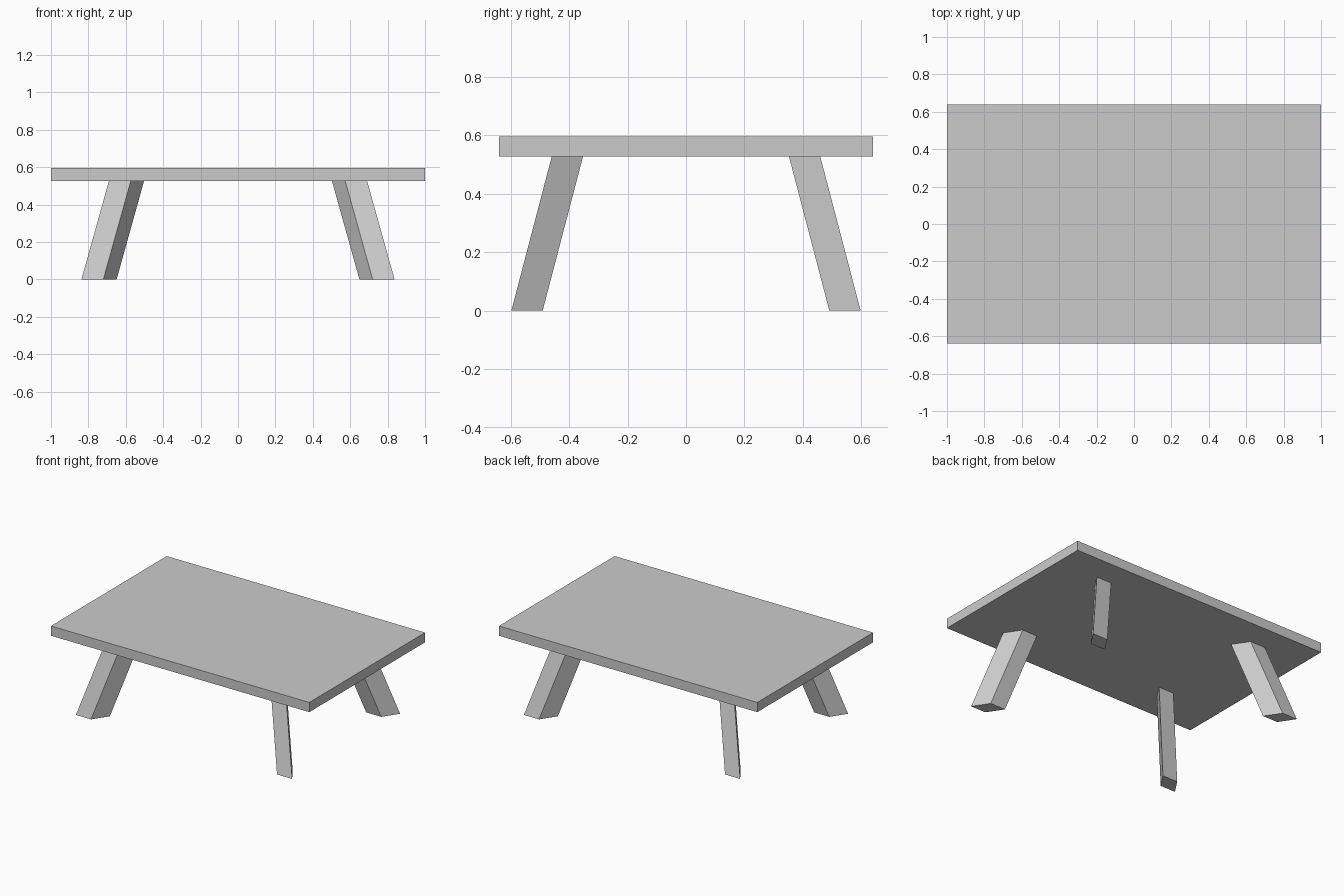
import bpy, bmesh
from mathutils import Vector

if "Cube" in bpy.data.objects:
    bpy.data.objects.remove(bpy.data.objects["Cube"])

TOP_Z, UNDER_Z = 0.595, 0.527


def make_object(name, bm):
    bmesh.ops.recalc_face_normals(bm, faces=bm.faces)
    mesh = bpy.data.meshes.new(name)
    bm.to_mesh(mesh)
    bm.free()
    obj = bpy.data.objects.new(name, mesh)
    bpy.context.collection.objects.link(obj)
    return obj


def make_leg(name, sx, sy):
    # Skewed foot outline, swept inward and up to the underside of the top
    foot = [(0.837, 0.597), (0.72, 0.597), (0.649, 0.49), (0.766, 0.49)]
    bm = bmesh.new()
    base = bm.faces.new([bm.verts.new((x * sx, y * sy, 0)) for x, y in foot])
    swept = bmesh.ops.extrude_face_region(bm, geom=[base], use_keep_orig=True)
    upper = [v for v in swept["geom"] if isinstance(v, bmesh.types.BMVert)]
    lean = Vector((-0.147 * sx, -0.138 * sy, UNDER_Z))
    bmesh.ops.translate(bm, verts=upper, vec=lean)
    return make_object(name, bm)


# Tabletop slab
bm = bmesh.new()
bmesh.ops.create_cube(bm, size=1)
bmesh.ops.scale(bm, verts=bm.verts, vec=(2.0, 1.28, TOP_Z - UNDER_Z))
bmesh.ops.translate(bm, verts=bm.verts, vec=(0, 0, (TOP_Z + UNDER_Z) / 2))
make_object("tabletop", bm)

# Four splayed legs, mirrored about both axes
for side_y, sy in (("front", -1), ("back", 1)):
    for side_x, sx in (("left", -1), ("right", 1)):
        make_leg(f"{side_y}_{side_x}_leg", sx, sy)
